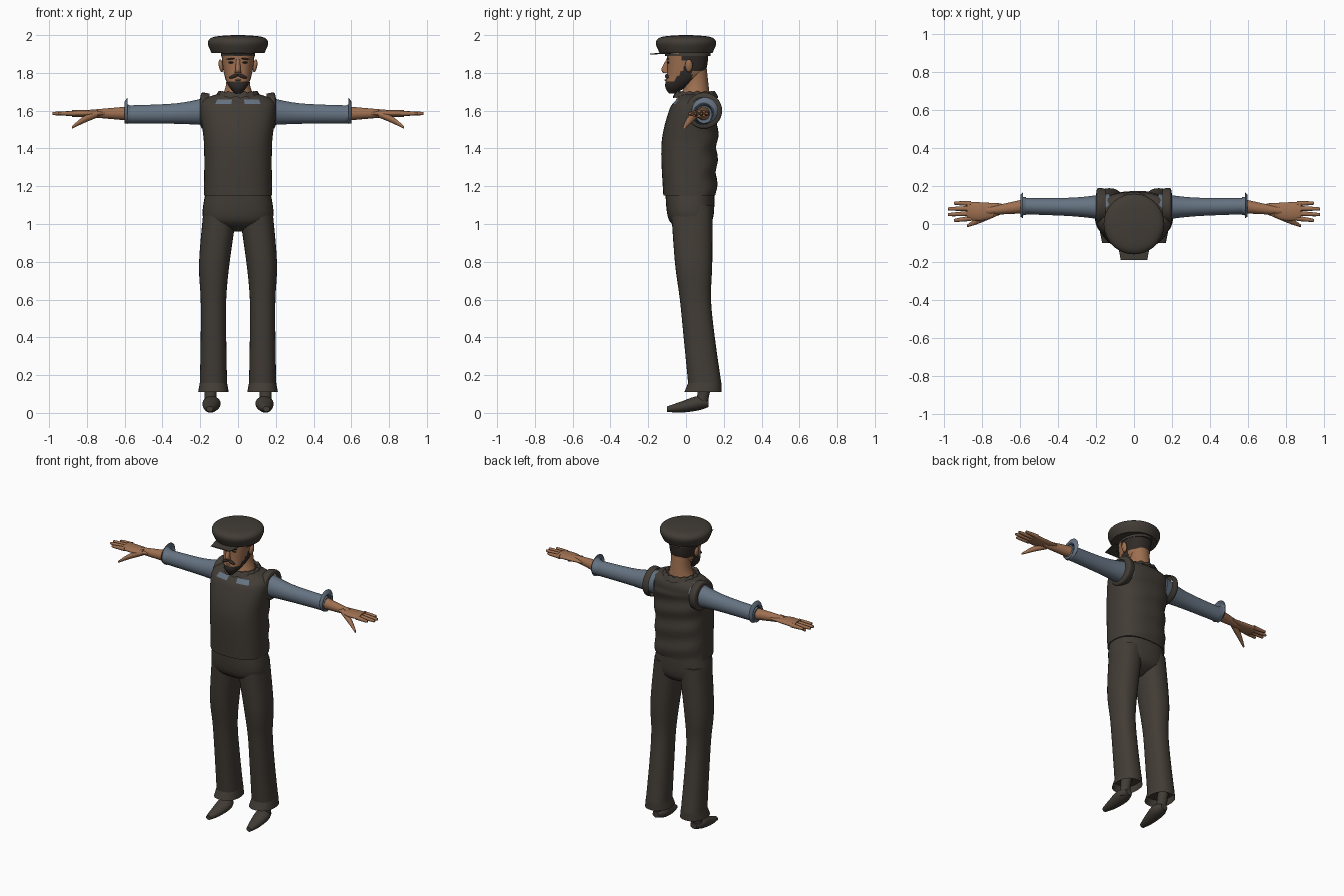
import bpy, bmesh, math
from mathutils import Vector, Matrix

cube = bpy.data.objects.get("Cube")
if cube:
    bpy.data.objects.remove(cube, do_unlink=True)


def material(name, *colour):
    mat = bpy.data.materials.new(name)
    mat.use_nodes = True
    rgba = (*colour, 1)
    mat.diffuse_color = rgba
    mat.node_tree.nodes["Principled BSDF"].inputs["Base Color"].default_value = rgba
    return mat


CLOTH = material("dark brown cloth", .054, .045, .036)
SHIRT = material("blue grey shirt", .13, .17, .22)
SKIN = material("tan skin", .34, .16, .08)
HAIR = material("dark hair", .03, .024, .02)


def finish(name, bm, mats, mirror=False, rule=None, shape=None):
    """Turn a bmesh into a smooth object; rule picks a material per face."""
    if shape:
        for vert in bm.verts:
            vert.co = shape(vert.co)
    bmesh.ops.recalc_face_normals(bm, faces=bm.faces)
    if rule:
        for face in bm.faces:
            face.material_index = rule(face.calc_center_median())
    mesh = bpy.data.meshes.new(name)
    bm.to_mesh(mesh)
    bm.free()
    for mat in mats:
        mesh.materials.append(mat)
    part = bpy.data.objects.new(name, mesh)
    bpy.context.collection.objects.link(part)
    bpy.ops.object.select_all(action='DESELECT')
    bpy.context.view_layer.objects.active = part
    part.select_set(True)
    bpy.ops.object.shade_smooth_by_angle(angle=math.radians(45))
    if mirror:
        part.modifiers.new("Mirror", 'MIRROR').use_mirror_merge = False


def catmull(a, b, c, d, t):
    """Smooth blend between section b and section c."""
    return [q + t / 2 * (r - p + t * (2 * p - 5 * q + 4 * r - s + t * (3 * (q - r) + s - p)))
            for p, q, r, s in zip(a, b, c, d)]


def signed_power(value, exponent):
    return math.copysign(abs(value) ** exponent, value)


def loft(name, axis, sections, mats, power=2, segs=32, steps=6, caps=True, **options):
    """Skin rounded sections of (position, centre, centre, half size, half size)."""
    u, v = [i for i in range(3) if i != axis]
    padded = [sections[0], *sections, sections[-1]]
    smooth = [catmull(*padded[i:i + 4], step / steps)
              for i in range(len(sections) - 1) for step in range(steps)]
    smooth.append(sections[-1])
    bm = bmesh.new()
    rings = []
    for position, centre_u, centre_v, half_u, half_v in smooth:
        ring = []
        for k in range(segs):
            angle = math.tau * k / segs
            co = Vector()
            co[axis] = position
            co[u] = centre_u + half_u * signed_power(math.cos(angle), 2 / power)
            co[v] = centre_v + half_v * signed_power(math.sin(angle), 2 / power)
            ring.append(bm.verts.new(co))
        rings.append(ring)
    for low, high in zip(rings, rings[1:]):
        for k in range(segs):
            bm.faces.new((low[k - 1], low[k], high[k], high[k - 1]))
    if caps:
        bm.faces.new(rings[0])
        bm.faces.new(rings[-1])
    finish(name, bm, mats, **options)


def body(name, keys, *mats, **options):
    """Upright symmetric part from keys of (height, half width, front, back)."""
    sections = [(height, 0, (front + back) / 2, half, (back - front) / 2)
                for height, half, front, back in keys]
    loft(name, 2, sections, mats, **options)


def limb(name, axis, keys, mat, flat=(1, 1), mirror=True, **options):
    """Tube from keys of (position, centre, centre, radius), flattened evenly."""
    sections = [(position, a, b, radius * flat[0], radius * flat[1])
                for position, a, b, radius in keys]
    loft(name, axis, sections, [mat], mirror=mirror, **options)


def ellipsoid(name, centre, size, mat, tilt=0, mirror=True):
    bm = bmesh.new()
    placing = (Matrix.Translation(centre) @ Matrix.Rotation(tilt, 4, 'Y')
               @ Matrix.Diagonal((*size, 1)))
    bmesh.ops.create_uvsphere(bm, u_segments=16, v_segments=10, radius=1, matrix=placing)
    finish(name, bm, [mat], mirror)


# Vest with soft creases down the back and shirt showing at the neckline
def crease(co):
    if co.y > .08 and co.z < 1.6:
        co.y += .006 * math.sin(co.z * 48 + co.x * 9)
    return co


def neckline(centre):
    return int(1.635 < centre.z < 1.66 and centre.y < .03 and .035 < abs(centre.x) < .11)


body("vest", [(1.15, .18, -.12, .16), (1.42, .18, -.13, .165), (1.6, .2, -.09, .17),
              (1.66, .18, -.05, .16), (1.69, .1, -.03, .13)],
     CLOTH, SHIRT, power=2.5, segs=56, steps=10, rule=neckline, shape=crease)


# Ruffled vest collar and rolled armhole trim
def ruffle(co):
    co.z += .005 * math.sin(14 * math.atan2(co.x, co.y - .05))
    return co


limb("vest_collar", 2, [(1.67, 0, .05, .12), (1.7, 0, .05, .1), (1.68, 0, .05, .08)],
     CLOTH, mirror=False, segs=56, caps=False, shape=ruffle)
limb("armhole_trim", 0, [(.15, .095, 1.6, .09), (.19, .095, 1.6, .095), (.2, .09, 1.6, .07)],
     CLOTH, caps=False)

# Trousers
body("trousers_seat", [(1.18, .17, -.11, .15), (1.02, .18, -.09, .14), (.96, .04, 0, .06)],
     CLOTH, power=2.4)
limb("trouser_legs", 2, [(1.1, .09, .03, .1), (.8, .125, .04, .09), (.6, .13, .05, .075),
                         (.4, .13, .07, .075), (.15, .13, .1, .08)],
     CLOTH, flat=(.9, 1.1), power=2.3)
limb("trouser_hems", 2, [(.16, .13, .1, .08), (.11, .13, .09, .09)],
     CLOTH, flat=(.9, 1.1), power=2.3, caps=False)

# Feet
limb("ankles", 2, [(.2, .145, .11, .035), (.03, .145, .08, .03)], CLOTH)
limb("feet", 1, [(.12, .14, .05, .02), (.06, .14, .05, .04), (-.03, .145, .03, .03),
                 (-.1, .15, .02, .015)], CLOTH, flat=(1.2, .95))

# Sleeves with turned back cuffs
limb("sleeves", 0, [(.13, .09, 1.6, .075), (.32, .09, 1.585, .052), (.6, .095, 1.58, .045)],
     SHIRT, flat=(.95, 1.05))
limb("sleeve_cuffs", 0, [(.57, .095, 1.58, .047), (.6, .095, 1.59, .053), (.585, .1, 1.6, .07)],
     SHIRT, caps=False)

# Forearms, palms, thumbs and fingers
PALM = 1.585
limb("forearms", 0, [(.57, .095, PALM, .038), (.72, .075, PALM, .025), (.78, .07, PALM, .02)],
     SKIN)
limb("palms", 0, [(.7, .08, PALM, .012), (.8, .066, PALM, .02), (.88, .07, PALM, .02)],
     SKIN, flat=(2.4, .9))
limb("thumbs", 0, [(.74, .055, PALM, .02), (.82, .02, 1.55, .018), (.88, -.01, 1.51, .007)],
     SKIN, segs=14)
for i, finger in enumerate(("index", "middle", "ring", "little")):
    root, tip = .03 + .026 * i, .02 + .03 * i
    reach = .98 if finger in ("middle", "ring") else .95
    limb(finger + "_fingers", 0, [(.86, root, PALM, .014), (reach - .01, tip, PALM, .009),
                                  (reach, tip, PALM, .004)], SKIN, segs=12)


# Neck and head, with the beard and hair picked out by height and depth
def hairline(centre):
    beard = centre.y < .03 and centre.z < 1.755 + 1.25 * max(0, centre.y + .065)
    back = centre.y > .03 and centre.z > 1.81
    sideburn = abs(centre.y) < .03 and centre.z > 1.86
    return int(beard or back or sideburn)


body("neck", [(1.65, .095, -.04, .13), (1.73, .065, -.01, .12), (1.82, .06, 0, .11)], SKIN)
body("head", [(1.69, .015, -.09, -.06), (1.73, .05, -.11, .01), (1.8, .075, -.1, .1),
              (1.92, .09, -.1, .12)],
     SKIN, HAIR, power=2.3, segs=48, steps=10, rule=hairline)

# Facial features
body("nose", [(1.8, .018, -.12, -.09), (1.82, .014, -.13, -.09), (1.87, .01, -.105, -.09)],
     SKIN, segs=16)
ellipsoid("moustache", (.022, -.1, 1.782), (.026, .012, .009), HAIR, tilt=.35)
ellipsoid("lower_lip", (0, -.105, 1.762), (.016, .008, .005), SKIN, mirror=False)
ellipsoid("eyes", (.036, -.094, 1.855), (.014, .006, .005), HAIR)
ellipsoid("eyebrows", (.038, -.096, 1.874), (.022, .007, .004), HAIR, tilt=.1)
ellipsoid("ears", (.09, .015, 1.838), (.012, .02, .034), SKIN, tilt=.15)

# Cap: band, soft round crown and flat peak
body("cap_band", [(1.89, .09, -.11, .13), (1.92, .09, -.11, .13)], CLOTH)
crown = ((1.905, .14), (1.96, .16), (1.99, .13), (2, .03))
limb("cap_crown", 2, [(height, 0, 0, radius) for height, radius in crown],
     CLOTH, mirror=False, segs=48)
limb("cap_peak", 1, [(-.08, 0, 1.905, .09), (-.19, 0, 1.9, .07)],
     CLOTH, flat=(1, .04), mirror=False, power=6)
